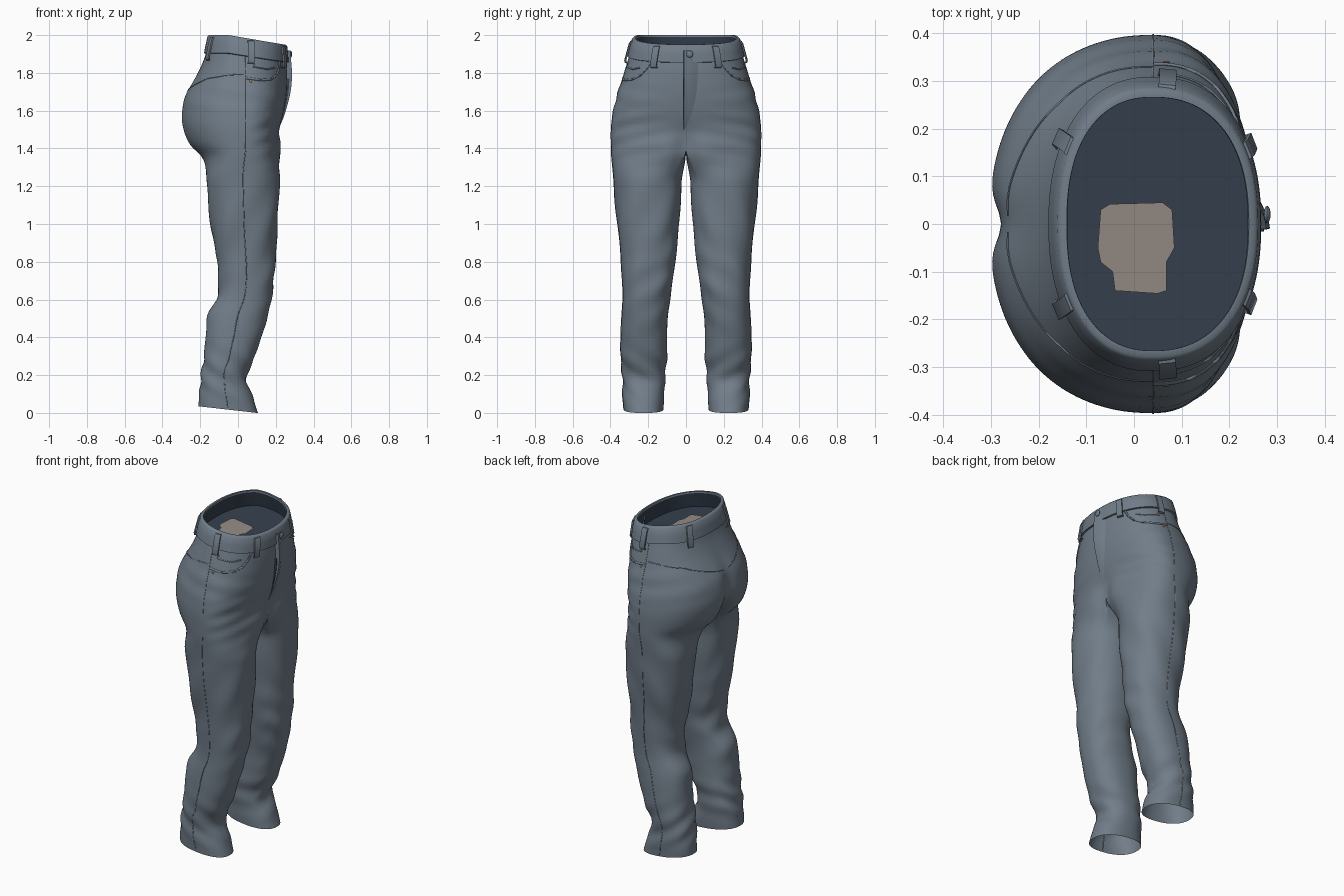
import bpy, bmesh, math
from mathutils import Vector

if "Cube" in bpy.data.objects:
    bpy.data.objects.remove(bpy.data.objects["Cube"])

def mat(name, c):
    m = bpy.data.materials.new(name); m.diffuse_color = (*c, 1); return m
DENIM = mat("slate denim", (0.165, 0.205, 0.25))
DARK = mat("dark lining", (0.035, 0.05, 0.075))
BEIGE = mat("beige label", (0.30, 0.26, 0.235))
COPPER = mat("copper rivet", (0.45, 0.2, 0.07))

# height, back x, front x, inner y, outer y
T = [(0, -.21, .105, .12, .33), (.08, -.205, .08, .115, .335), (.18, -.195, .045, .11, .335),
     (.30, -.18, .09, .10, .345), (.42, -.17, .13, .10, .345), (.52, -.16, .16, .095, .34),
     (.62, -.108, .18, .08, .335), (.75, -.105, .195, .065, .34), (.85, -.12, .20, .05, .345),
     (1.0, -.145, .21, .035, .365), (1.2, -.165, .22, .025, .38), (1.3, -.18, .225, .017, .39),
     (1.36, -.205, .23, .01, .395), (1.42, -.262, .23, .005, .396), (1.5, -.295, .222, 0, .396),
     (1.58, -.303, .24, 0, .388), (1.68, -.283, .255, 0, .365), (1.78, -.225, .26, 0, .335),
     (1.86, -.185, .26, 0, .312), (1.92, -.166, .256, 0, .295), (2.0, -.150, .25, 0, .275)]
CROTCH, M, K, PHI = 1.40, 81, 15, math.radians(40)

def smooth(a, b, x):
    t = min(1, max(0, (x - a) / (b - a))); return t * t * (3 - 2 * t)

def gauss(x, w): return math.exp(-(x / w) ** 2)

def section(z):
    i = 0
    while i < len(T) - 2 and T[i + 1][0] < z: i += 1
    p = [T[max(0, i - 1)], T[i], T[i + 1], T[min(len(T) - 1, i + 2)]]
    h = p[2][0] - p[1][0]
    t = min(1, max(0, (z - p[1][0]) / h))
    out = []
    for k in range(1, 5):
        m0 = (p[2][k] - p[0][k]) / (p[2][0] - p[0][0]) * h
        m1 = (p[3][k] - p[1][k]) / (p[3][0] - p[1][0]) * h
        out.append((2*t**3 - 3*t*t + 1) * p[1][k] + (t**3 - 2*t*t + t) * m0
                   + (3*t*t - 2*t**3) * p[2][k] + (t**3 - t*t) * m1)
    return out

def sp(v, n=2.3): return math.copysign(abs(v) ** (2 / n), v)

def leg(phi, z):
    xb, xf, yi, yo = section(z)
    return Vector(((xb + xf) / 2 + (xf - xb) / 2 * sp(math.sin(phi)),
                   (yi + yo) / 2 - (yo - yi) / 2 * sp(math.cos(phi)), z))

def hip(u, z):
    xb, xf, _, yo = section(z)
    xc, t = 0.04, math.pi * u
    c = math.cos(t)
    p = Vector((xc + (xf - xc if c > 0 else xc - xb) * sp(c), yo * sp(math.sin(t)), z))
    low = gauss(max(0, z - CROTCH), .09)                      # cleft and crotch hollow
    if c < 0: p.x += (.11 * low + .022 * gauss(z - 1.58, .14)) * gauss(p.y, .05)
    else: p.x -= .03 * low * gauss(p.y, .06)
    return p

def wrinkle(u, z):
    f = abs(u - .5) * 2
    d = .005 * math.sin(75 * z + 14 * u) * gauss(z - 1.47, .12) * (u < .5) * math.sin(2 * math.pi * u)
    d += .003 * math.sin(55 * z - 9 * u) * gauss(z - 1.68, .1) * math.sin(math.pi * u)
    d += .005 * math.sin(38 * z + 16 * u) * gauss(z - .66, .22) * f
    d += .006 * math.sin(48 * z - 18 * u) * gauss(z - .2, .12)
    d += .0035 * math.sin(18 * z + 25 * u) * gauss(z - 1.0, .3)
    return d

def warp(p):
    # waist dips at the front, hem rises at the back
    z = p.z - .17 * max(0, p.x + .05) * smooth(1.6, 1.97, p.z)
    z += .035 * max(0, min(1, (.1 - p.x) / .31)) * max(0, 1 - p.z / .3)
    return Vector((p.x, p.y, z))

def surf(u, z, off=0.0):
    b = smooth(1.22, CROTCH, z)
    p = hip(u, z) * b + leg(PHI + u * (2 * math.pi - 2 * PHI), z) * (1 - b)
    cy = (1 - b) * .22
    d = Vector((p.x - .02, p.y - cy, 0)).normalized()
    y0 = p.y
    p += d * (off + wrinkle(u, z))
    if b == 1 and u in (0, 1): p.y = y0
    return warp(p)

def finish(name, bm, m, mirror=False, angle=40):
    bmesh.ops.recalc_face_normals(bm, faces=bm.faces[:])
    me = bpy.data.meshes.new(name); bm.to_mesh(me); bm.free()
    ob = bpy.data.objects.new(name, me); bpy.context.collection.objects.link(ob)
    me.materials.append(m)
    if mirror:
        md = ob.modifiers.new("mirror", 'MIRROR'); md.use_axis = (False, True, False)
        md.merge_threshold = .0004
    bpy.ops.object.select_all(action='DESELECT')
    ob.select_set(True); bpy.context.view_layer.objects.active = ob
    bpy.ops.object.shade_smooth_by_angle(angle=math.radians(angle))
    return ob

def loft(bm, rows, closed):
    vs = [[bm.verts.new(p) for p in r] for r in rows]
    n = len(rows[0])
    for a, b in zip(vs, vs[1:]):
        for i in range(n if closed else n - 1):
            j = (i + 1) % n
            bm.faces.new((a[i], a[j], b[j], b[i]))
    return vs

# trousers body: one leg loop that opens into a half hip, mirrored
bm = bmesh.new()
rows = []
for k in range(71):
    z = CROTCH * k / 70
    b = smooth(1.22, CROTCH, z)
    arc = [surf(i / (M - 1), z) for i in range(M)]
    for j in range(1, K + 1):
        s = j / (K + 1)
        q = warp(leg(-PHI + 2 * PHI * s, z))
        base = arc[M - 1].lerp(arc[0], s)
        chord = warp(leg(-PHI, z)).lerp(warp(leg(PHI, z)), s)
        p = base + (q - chord) * (1 - b)
        p.y = max(0, p.y)
        arc.append(p)
    rows.append(arc)
vs = loft(bm, rows, True)
top = vs[-1][:M]
for k in range(1, 30):
    z = CROTCH + .57 * k / 29
    new = [bm.verts.new(surf(i / (M - 1), z)) for i in range(M)]
    for i in range(M - 1): bm.faces.new((top[i], top[i + 1], new[i + 1], new[i]))
    top = new
finish("trousers", bm, DENIM, True, 60)

# waistband
bm = bmesh.new()
band = [(-.004, 1.90), (.010, 1.905), (.012, 1.95), (.010, 1.993), (.004, 2.0), (-.009, 2.0), (-.012, 1.99)]
loft(bm, [[surf(i / 60, z, o) for i in range(61)] for o, z in band], False)
finish("waistband", bm, DENIM, True, 50)

# dark inner lining closing the waist
bm = bmesh.new()
v = loft(bm, [[surf(i / 60, z, o) for i in range(61)] for o, z in [(-.012, 1.99), (-.014, 1.94), (-.016, 1.90)]], False)
bm.faces.new(v[-1])
finish("waist_lining", bm, DARK, True)

# beige label lying on the lining
bm = bmesh.new()
edge = [(-.07, .03), (-.05, .042), (.06, .045), (.08, .03), (.085, -.05), (.068, -.08),
        (.068, -.14), (.05, -.146), (-.04, -.14), (-.045, -.10), (-.07, -.08), (-.076, -.05)]
bm.faces.new([bm.verts.new(warp(Vector((x, y, 1.905)))) for x, y in edge])
finish("inner_label", bm, BEIGE)

# fly flap standing slightly proud of the front
bm = bmesh.new()
def fly(y, z, o):
    p = surf(0, z); w = .085 * smooth(1.49, 1.60, z)
    return Vector((p.x + o * smooth(1.45, 1.8, z) - .7 * max(0, y * w) ** 1.5, -.012 + y * w, p.z))
rows = []
for k in range(19):
    z = 1.50 + .47 * k / 18
    rows.append([fly(0, z, -.012), fly(0, z, .014), fly(.03, z, .025), fly(.3, z, .024), fly(.65, z, .016),
                 fly(1, z, .010), fly(1, z, -.01)])
loft(bm, rows, False)
finish("fly_flap", bm, DENIM)

# dark gap beside the fly
bm = bmesh.new()
loft(bm, [[fly(-.05, z, -.01), fly(-.05, z, .012), fly(.0, z, .012)] for z in [1.55 + .05 * k for k in range(6)]], False)
finish("fly_gap", bm, DARK)

# sewn seams as thin half-sunk cords
def seam(name, pts, r=.004, off=0.0, sub=10):
    bm = bmesh.new(); path = []
    for (u0, z0), (u1, z1) in zip(pts, pts[1:]):
        path += [surf(u0 + (u1 - u0) * s / sub, z0 + (z1 - z0) * s / sub, off) for s in range(sub)]
    path.append(surf(*pts[-1], off))
    rows = []
    for i, p in enumerate(path):
        t = (path[min(i + 1, len(path) - 1)] - path[max(i - 1, 0)]).normalized()
        n = Vector((p.x - .02, p.y - (.22 if p.z < 1.3 else 0), 0)).normalized()
        s = t.cross(n).normalized(); n = s.cross(t)
        rows.append([p + s * r * math.cos(a) + n * r * math.sin(a) for a in [j * math.pi / 3 for j in range(6)]])
    loft(bm, rows, True)
    finish(name, bm, DENIM, True, 60)

seam("side_seam", [(.5, .01), (.5, .7), (.5, 1.4), (.5, 1.9)], .003, -.001, 30)
seam("pocket_edge", [(.20, 1.90), (.215, 1.86), (.25, 1.815), (.31, 1.785), (.40, 1.775), (.5, 1.78)], .006)
seam("coin_pocket", [(.27, 1.86), (.34, 1.845), (.46, 1.85)], .004)
seam("back_yoke", [(.5, 1.80), (.75, 1.77), (.99, 1.70)], .003)

# belt loops
bm = bmesh.new()
for u, w in [(.16, .018), (.47, .018), (.83, .018)]:
    rows = []
    for o, z in [(.0, 1.865), (.014, 1.87), (.022, 1.885), (.022, 1.975), (.016, 1.99), (.004, 1.992)]:
        p = surf(u, z, o)
        t = surf(u + .01, z, o) - surf(u - .01, z, o); t.z = 0; t.normalize()
        n = Vector((t.y, -t.x, 0)) * .008
        if n.dot(Vector((p.x - .03, p.y, 0))) < 0: n = -n
        rows.append([p - t * w - n, p - t * w, p + t * w, p + t * w - n])
    loft(bm, rows, False)
finish("belt_loops", bm, DENIM, True)

# waist button and pocket rivets
def stud(name, u, z, off, r, m, mirror, dy=0):
    p = surf(u, z, off); d = Vector((p.x - .02, p.y, 0)).normalized()
    bm = bmesh.new()
    bmesh.ops.create_uvsphere(bm, u_segments=16, v_segments=8, radius=r)
    bmesh.ops.scale(bm, vec=(1, 1, .4), verts=bm.verts)
    bmesh.ops.rotate(bm, matrix=d.to_track_quat('Z', 'Y').to_matrix(), verts=bm.verts)
    bmesh.ops.translate(bm, vec=p + Vector((0, dy, 0)), verts=bm.verts)
    finish(name, bm, m, mirror)
stud("waist_button", 0, 1.955, .026, .018, DENIM, False, .02)
stud("pocket_rivet", .47, 1.765, .003, .007, COPPER, True)
stud("coin_rivet", .45, 1.865, .003, .006, COPPER, True)

for m in bpy.data.materials:
    if m.users and not m.is_grease_pencil:
        m.use_nodes = True
        m.node_tree.nodes["Principled BSDF"].inputs["Base Color"].default_value = m.diffuse_color
